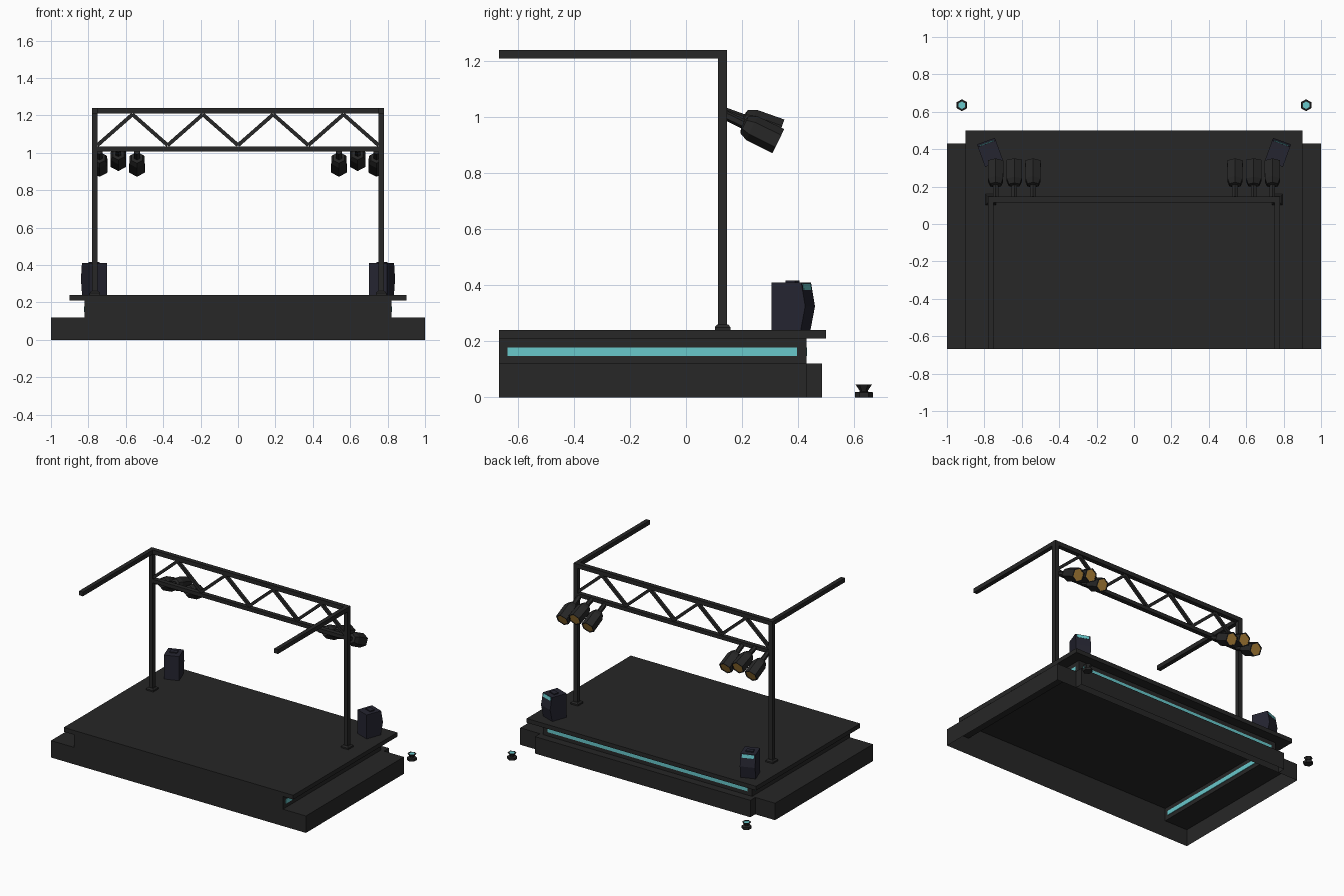
import bpy, bmesh
from math import radians, sin, cos, pi
from mathutils import Matrix, Vector

if "Cube" in bpy.data.objects:
    bpy.data.objects.remove(bpy.data.objects["Cube"])


def material(name, rgb):
    m = bpy.data.materials.new(name)
    m.diffuse_color = (*rgb, 1)
    m.use_nodes = True
    m.node_tree.nodes["Principled BSDF"].inputs["Base Color"].default_value = m.diffuse_color
    return m


DARK = material("dark", (0.02, 0.02, 0.02))
NAVY = material("speaker_navy", (0.018, 0.018, 0.03))
TEAL = material("teal_glow", (0.14, 0.58, 0.6))
AMBER = material("amber_lens", (0.42, 0.22, 0.04))


def finish(name, bm, mat, matrix=None, recalc=True):
    if recalc:
        bmesh.ops.recalc_face_normals(bm, faces=bm.faces)
    me = bpy.data.meshes.new(name)
    bm.to_mesh(me)
    bm.free()
    me.materials.append(mat)
    ob = bpy.data.objects.new(name, me)
    bpy.context.collection.objects.link(ob)
    if matrix:
        ob.matrix_world = matrix
    return ob


def box(name, x, y, z, mat=DARK, matrix=None):
    """Box from (min, max) ranges."""
    bm = bmesh.new()
    bmesh.ops.create_cube(bm, size=1)
    for v in bm.verts:
        v.co = [r[0] if c < 0 else r[1] for c, r in zip(v.co, (x, y, z))]
    return finish(name, bm, mat, matrix)


def revolve(name, profile, mat=DARK, matrix=None, n=6, start=pi / 2):
    """Low-poly turned solid from (radius, height) pairs, capped both ends."""
    bm = bmesh.new()
    rings = [[bm.verts.new((r * cos(start + 2 * pi * i / n), r * sin(start + 2 * pi * i / n), h))
              for i in range(n)] for r, h in profile]
    for a, b in zip(rings, rings[1:]):
        for i in range(n):
            j = (i + 1) % n
            bm.faces.new((a[i], a[j], b[j], b[i]))
    bm.faces.new(rings[0][::-1])
    bm.faces.new(rings[-1])
    return finish(name, bm, mat, matrix)


def extrude_x(name, pts, half, mat, matrix=None):
    """Solid from a (y, z) outline, extruded symmetrically along x."""
    bm = bmesh.new()
    a, b = [[bm.verts.new((s * half, y, z)) for y, z in pts] for s in (-1, 1)]
    for i in range(len(pts)):
        j = (i + 1) % len(pts)
        bm.faces.new((a[i], a[j], b[j], b[i]))
    bm.faces.new(a)
    bm.faces.new(b)
    return finish(name, bm, mat, matrix)


BACK, FRONT = -0.667, 0.43

# Stage body: open-bottomed stepped shell
bm = bmesh.new()
prof = [(-1, 0), (-1, .12), (-.82, .12), (-.82, .21), (.82, .21), (.82, .12), (1, .12), (1, 0)]
ra, rb = [[bm.verts.new((x, y, z)) for x, z in prof] for y in (BACK, FRONT)]
for i in range(len(prof) - 1):
    if i != 3:  # deck closes the top
        bm.faces.new((ra[i], rb[i], rb[i + 1], ra[i + 1]))
bm.faces.new(ra)
bm.faces.new(rb)
finish("stage_body", bm, DARK)

# Low step along the audience side, open underneath and behind
bm = bmesh.new()
sec = [(FRONT, .12), (.485, .12), (.485, 0), (FRONT, 0)]
l, r = [[bm.verts.new((x, y, z)) for y, z in sec] for x in (-.845, .845)]
for i in range(2):
    bm.faces.new((l[i], r[i], r[i + 1], l[i + 1]))
bm.faces.new(l[::-1])
bm.faces.new(r)
finish("audience_step", bm, DARK)

box("deck", (-.9, .9), (BACK, .5), (.21, .24))
box("front_light_strip", (-.785, .785), (FRONT - .005, FRONT + .003), (.148, .178), TEAL)

# Truss chords and zigzag braces
Y0, Y1 = .115, .147
YC = (Y0 + Y1) / 2
box("truss_top_chord", (-.78, .78), (Y0, Y1), (1.21, 1.24))
box("truss_bottom_chord", (-.75, .75), (Y0, Y1), (1.007, 1.033))
nodes = [Vector((-.752 + .188 * i, YC, 1.205 if i % 2 else 1.04)) for i in range(9)]
for a, b in zip(nodes, nodes[1:]):
    d = b - a
    m = Matrix.Translation((a + b) / 2) @ d.to_track_quat('X', 'Y').to_matrix().to_4x4()
    box("truss_brace", (-d.length / 2, d.length / 2), (-.01, .01), (-.01, .01), DARK, m)

for s in (-1, 1):
    side = "left" if s < 0 else "right"
    xs = lambda a, b: tuple(sorted((s * a, s * b)))

    box(side + "_light_strip", xs(.815, .823), (-.637, .397), (.148, .178), TEAL)

    # Post, foot plate and rear-running beam
    box(side + "_post", xs(.75, .78), (Y0, Y1), (.24, 1.21))
    revolve(side + "_post_foot", [(.04, .24), (.04, .25), (.028, .26)],
            matrix=Matrix.Translation((s * .765, YC, 0)), n=4, start=pi / 4)
    box(side + "_top_beam", xs(.75, .78), (BACK, Y0), (1.21, 1.24))

    # Hexagonal spotlights hung on the truss
    for x, tilt, y, z in ((.74, 26, .33, .915), (.64, 20, .335, .947), (.54, 26, .33, .915)):
        m = Matrix.Translation((s * x, y, z)) @ Matrix.Rotation(-radians(90 + tilt), 4, 'X')
        revolve(side + "_spotlight",
                [(.017, -.21), (.017, -.14), (.034, -.135), (.047, -.105), (.048, 0),
                 (.041, 0), (.041, -.008)], matrix=m)
        revolve(side + "_spotlight_lens", [(.041, -.008), (.041, -.003)], AMBER, m)

    # Speaker with bowed front, turned outward
    m = Matrix.Translation((s * .77, .383, .24)) @ Matrix.Rotation(-s * radians(20), 4, 'Z')
    extrude_x(side + "_speaker", [(-.064, 0), (.047, 0), (.064, .085), (.049, .17), (-.064, .17)],
              .051, NAVY, m)
    extrude_x(side + "_speaker_light",
              [(.048, .144), (.0555, .144), (.0515, .167), (.044, .167)], .04, TEAL, m)
    box(side + "_speaker_handle", (-.025, .025), (-.02, .015), (.17, .177), NAVY, m)

    # Floor lamp in front of the stage
    m = Matrix.Translation((s * .92, .635, 0))
    revolve(side + "_floor_lamp",
            [(.032, 0), (.032, .018), (.015, .02), (.015, .024), (.029, .045), (.02, .045),
             (.02, .042)], matrix=m)
    revolve(side + "_floor_lamp_lens", [(.02, .042), (.02, .044)], TEAL, m)
